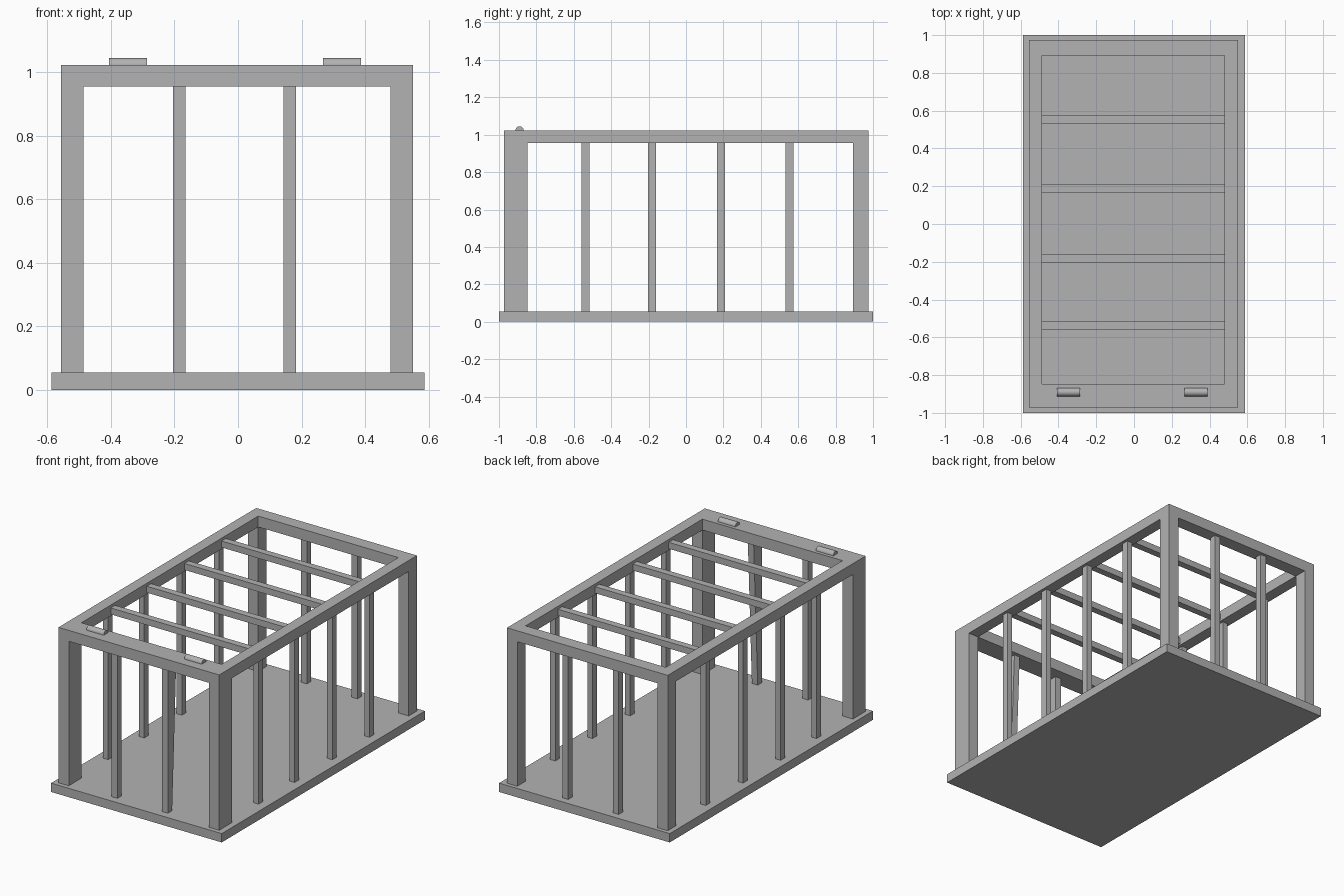
import bpy
import bmesh
import math
from mathutils import Matrix

cube = bpy.data.objects.get("Cube")
if cube:
    bpy.data.objects.remove(cube, do_unlink=True)

GREY = 0.448
mat = bpy.data.materials.new("plain grey")
mat.use_nodes = True
mat.diffuse_color = (GREY, GREY, GREY, 1)
mat.node_tree.nodes["Principled BSDF"].inputs["Base Color"].default_value = (GREY, GREY, GREY, 1)


def finish(name, bm):
    mesh = bpy.data.meshes.new(name)
    bm.to_mesh(mesh)
    bm.free()
    mesh.materials.append(mat)
    obj = bpy.data.objects.new(name, mesh)
    bpy.context.collection.objects.link(obj)
    return obj


def box(name, x, y, z):
    """Box from (min, max) ranges on each axis."""
    bm = bmesh.new()
    bmesh.ops.create_cube(bm, size=1)
    for v in bm.verts:
        v.co = [r[0] if c < 0 else r[1] for c, r in zip(v.co, (x, y, z))]
    return finish(name, bm)


def around(centre, width):
    return (centre - width / 2, centre + width / 2)


FLOOR, RAIL, TOP = 0.055, 0.955, 1.023
SIDES = {"right": (-0.557, -0.486), "left": (0.48, 0.551)}
ENDS = {"front": (-0.972, -0.847), "back": (0.893, 0.975)}
BAYS = (-0.537, -0.183, 0.188, 0.554)
upright = (FLOOR, RAIL)

# Floor slab
box("floor_slab", (-0.588, 0.588), (-1, 1), (0, FLOOR))

# Corner posts, and side rails with the thin studs below them
inner_y = (ENDS["front"][1], ENDS["back"][0])
for side, x in SIDES.items():
    for end, y in ENDS.items():
        box(f"{end}_{side}_corner_post", x, y, upright)
    box(f"{side}_top_rail", x, inner_y, (RAIL, TOP))
    for i, y in enumerate(BAYS):
        box(f"{side}_stud_{i + 1}", around(sum(x) / 2, 0.036), around(y, 0.043), upright)

# End rails and studs
for end, y in ENDS.items():
    box(f"{end}_top_rail", (SIDES["right"][0], SIDES["left"][1]), y, (RAIL, TOP))
    depth = (-0.952, -0.91) if end == "front" else (0.914, 0.955)
    for side, x in (("right", -0.185), ("left", 0.163)):
        stud = box(f"{end}_{side}_stud", around(x, 0.04), depth, upright)
        if end == "front" and side == "left":
            # This stud widens towards the rail on its inner face
            for v in stud.data.vertices:
                if v.co.z > 0.5 and v.co.y > -0.93:
                    v.co.y += 0.04

# Roof crossbars
for i, y in enumerate(BAYS):
    box(f"roof_crossbar_{i + 1}", (SIDES["right"][1], SIDES["left"][0]),
        around(y, 0.043), (0.965, 1.005))

# Small rounded hinge pins on the front rail
for side, x in (("right", -0.347), ("left", 0.328)):
    bm = bmesh.new()
    bmesh.ops.create_cone(bm, cap_ends=True, segments=16, radius1=0.022, radius2=0.022,
                          depth=0.12, matrix=Matrix.Rotation(math.pi / 2, 4, "Y"))
    pin = finish(f"{side}_hinge_pin", bm)
    pin.location = (x, -0.89, TOP)
    bpy.ops.object.select_all(action="DESELECT")
    pin.select_set(True)
    bpy.context.view_layer.objects.active = pin
    bpy.ops.object.shade_smooth_by_angle(angle=math.radians(40))
